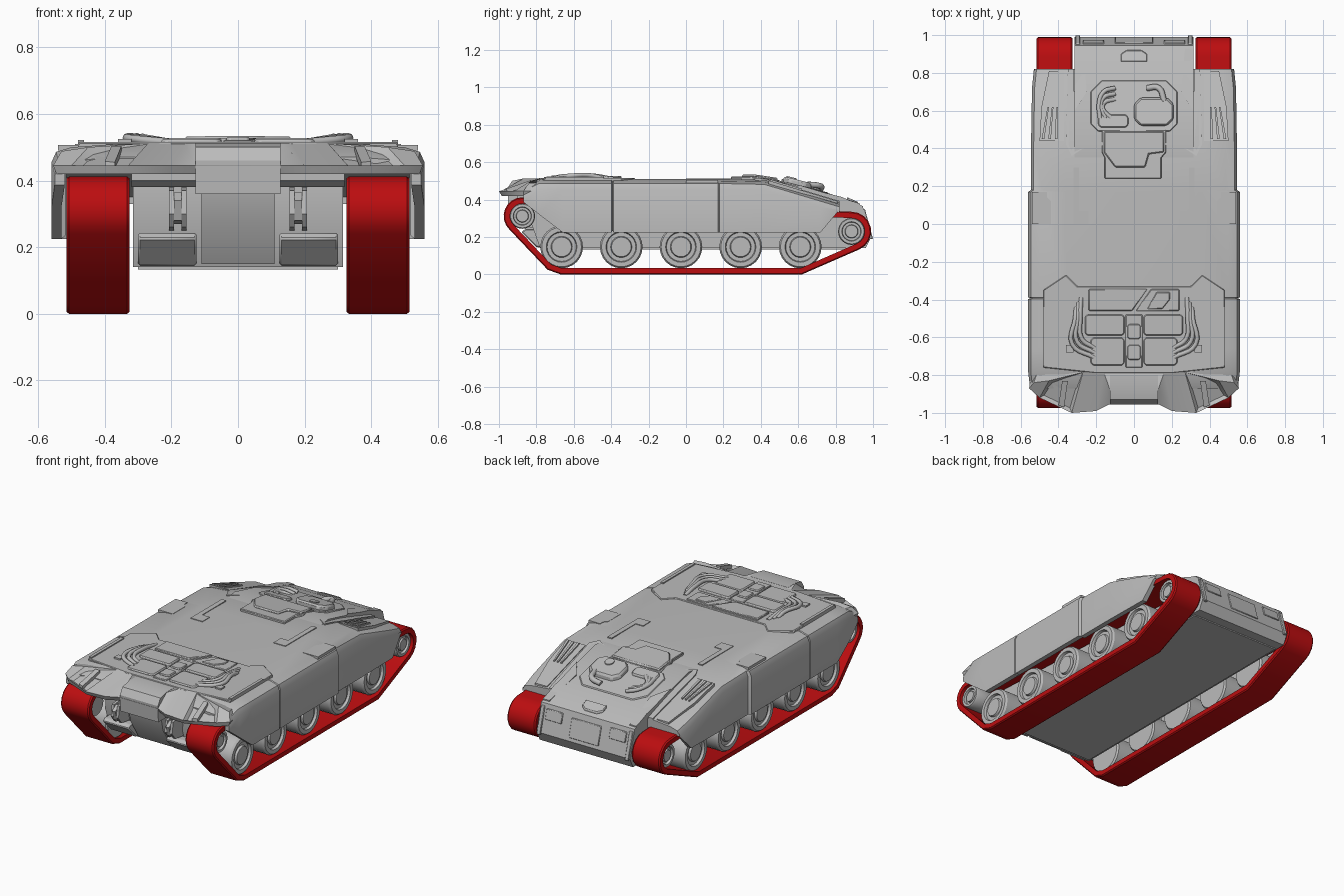
import bpy, bmesh, math
from mathutils import Vector

old = bpy.data.objects.get("Cube")
if old:
    bpy.data.objects.remove(old, do_unlink=True)


def material(name, colour):
    mat = bpy.data.materials.new(name)
    mat.use_nodes = True
    mat.diffuse_color = (*colour, 1)
    mat.node_tree.nodes["Principled BSDF"].inputs["Base Color"].default_value = (*colour, 1)
    return mat


GREY = material("armour grey", (.5, .5, .5))
RED = material("track red", (.5, .004, .005))


def finish(obj, mat, mirror=False, bevel=0):
    """Apply colour, mirroring, edge bevel and angle based smoothing."""
    obj.data.materials.append(mat)
    if bevel:
        mod = obj.modifiers.new("edge bevel", "BEVEL")
        mod.width, mod.segments, mod.limit_method = bevel, 1, "ANGLE"
    if mirror:
        obj.modifiers.new("other side", "MIRROR")
    if obj.type == "MESH":
        bpy.ops.object.select_all(action="DESELECT")
        obj.select_set(True)
        bpy.context.view_layer.objects.active = obj
        bpy.ops.object.shade_smooth_by_angle(angle=math.radians(28))
    return obj


def link(name, bm, mat, **options):
    bmesh.ops.recalc_face_normals(bm, faces=bm.faces)
    mesh = bpy.data.meshes.new(name)
    bm.to_mesh(mesh)
    bm.free()
    obj = bpy.data.objects.new(name, mesh)
    bpy.context.collection.objects.link(obj)
    return finish(obj, mat, **options)


def loft(rings, caps=True, loop=False):
    """Skin a list of closed rings of equal length."""
    bm = bmesh.new()
    rows = [[bm.verts.new(p) for p in ring] for ring in rings]
    pairs = list(zip(rows, rows[1:])) + ([(rows[-1], rows[0])] if loop else [])
    for a, b in pairs:
        for i in range(len(a)):
            j = (i + 1) % len(a)
            bm.faces.new((a[i], a[j], b[j], b[i]))
    if caps and not loop:
        bm.faces.new(rows[0])
        bm.faces.new(rows[-1])
    return bm


def both(half):
    """Complete a half ring with its mirror image."""
    return half + [(-x, y, z) for x, y, z in reversed(half)]


def side_prism(name, profile, x0, x1, **options):
    return link(name, loft([[(x, y, z) for y, z in profile] for x in (x0, x1)]), GREY, **options)


def level(y):
    return .51


def rear_slope(y):
    return .515 - .244 * max(0, y - .42) - .2 * max(0, y - .83)


def fender_slope(y):
    return .505 - .3 * max(0, y - .42)


def plate(name, outline, height, surface=level, **options):
    """Panel that follows the deck surface."""
    rings = [[(x, y, surface(y) + h) for x, y in outline] for h in (-.02, height)]
    return link(name, loft(rings), GREY, **options)


def rect(x0, y0, x1, y1, c=0):
    if not c:
        return [(x0, y0), (x1, y0), (x1, y1), (x0, y1)]
    return [(x0 + c, y0), (x1 - c, y0), (x1, y0 + c), (x1, y1 - c),
            (x1 - c, y1), (x0 + c, y1), (x0, y1 - c), (x0, y0 + c)]


def arc(cy, cz, r, start, end, steps):
    angles = [math.radians(start + (end - start) * i / steps) for i in range(steps + 1)]
    return [Vector((cy + r * math.cos(a), cz + r * math.sin(a))) for a in angles]


# Tracks: closed belt around idler, ground run and sprocket
outer = arc(-.875, .312, .1, 90, 226, 8)
outer += [Vector(p) for p in ((-.74, .025), (-.67, 0), (.62, 0))]
outer += arc(.885, .23, .105, 293, 450, 8)


def inset(points, depth):
    result = []
    for i, p in enumerate(points):
        a = (p - points[i - 1]).normalized()
        b = (points[(i + 1) % len(points)] - p).normalized()
        normal = Vector((-a.y - b.y, a.x + b.x)).normalized()
        result.append(p + normal * depth)
    return result


inner = inset(outer, .034)
shoulder = inset(outer, .006)
belt = ((.325, shoulder), (.333, outer), (.507, outer), (.515, shoulder), (.515, inner), (.325, inner))
link("track", loft([[(x, p.x, p.y) for p in pts] for x, pts in belt], loop=True), RED, mirror=True)


# Road wheels, idlers and sprockets: turned discs
def wheel(name, y, z, radius):
    profile = ((.01, .34), (.93, .34), (1, .35), (1, .485), (.93, .497), (.72, .497),
               (.68, .482), (.5, .482), (.46, .495), (.01, .495))
    rings = [[(x, p.x, p.y) for p in arc(y, z, radius * f, 0, 345, 23)] for f, x in profile]
    link(name, loft(rings), GREY, mirror=True)


for i in range(5):
    wheel("road_wheel", -.665 + .319 * i, .147, .114)
wheel("idler_wheel", -.875, .312, .068)
wheel("sprocket_wheel", .885, .23, .072)

# Upper body with side skirts: sections of (y, half width, top, skirt bottom, underside)
sections = [(-.87, .55, .47, .387, .42), (-.785, .56, .51, .32, .42), (-.66, .56, .51, .225, .42),
            (-.398, .56, .51, .225, .42), (-.393, .548, .507, .235, .42), (-.388, .56, .51, .225, .42),
            (.17, .56, .51, .225, .42), (.18, .545, .51, .225, .42), (.42, .545, .505, .225, .42),
            (.72, .54, .415, .225, .37), (.82, .53, .385, .345, .35)]
rings = []
for y, w, top, low, under in sections:
    rings.append(both([(.3, y, under), (w - .03, y, under), (w - .03, y, low), (w, y, low),
                       (w, y, top - .055), (w - .014, y, top - .024), (w - .06, y, top - .01), (.36, y, top)]))
link("upper_body", loft(rings), GREY)

# Bow: stacked plan outlines with sunken lamp faces
plans = [
    [(.53, -.75, .42), (.545, -.87, .42), (.5, -.915, .42), (.33, -.985, .42), (.2, -.98, .42), (.13, -.94, .42)],
    [(.54, -.75, .445), (.555, -.87, .445), (.5, -.92, .445), (.33, -1, .445), (.2, -.99, .445), (.13, -.955, .445)],
    [(.5, -.75, .49), (.53, -.84, .488), (.45, -.83, .5), (.27, -.785, .512), (.16, -.785, .512), (.13, -.87, .512)]]
bow = loft([both(p) for p in plans])
bmesh.ops.recalc_face_normals(bow, faces=bow.faces)
lamps = [f for f in bow.faces if .36 < abs(f.calc_center_median().x) < .42 and f.normal.z > .2 and f.normal.y < -.2]
bmesh.ops.inset_individual(bow, faces=lamps, thickness=.024, depth=-.018)
link("bow", bow, GREY)
plate("lamp_divider", [(.37, -.97), (.4, -.96), (.38, -.83), (.35, -.83)], .004,
      lambda y: .447 + .35 * (y + .98), mirror=True)

# Central hull and nose
side_prism("hull", [(-.78, .14), (.96, .14), (.99, .2), (.945, .365), (.83, .415), (.42, .515),
                    (.3, .5), (-.7, .5), (-.82, .42), (-.83, .28)], -.315, .315)
side_prism("nose_tongue", [(-.95, .36), (-.955, .46), (-.93, .5), (-.87, .513), (-.8, .513), (-.8, .36)], -.128, .128)
side_prism("nose_plate", [(-.88, .28), (-.9, .37), (-.75, .37), (-.75, .15), (-.8, .15)], -.11, .11)
side_prism("bow_box", [(-.8, .145), (-.88, .225), (-.86, .243), (-.7, .243), (-.7, .145)], .125, .3, mirror=True, bevel=.006)
side_prism("bow_beam", [(-.87, .38), (-.9, .4), (-.9, .425), (-.8, .425), (-.8, .38)], -.32, .32)
side_prism("belly_plate", [(-.76, .133), (.9, .133), (.9, .15), (-.76, .15)], -.3, .3)

# Tow hooks
for x in (.155, .192):
    side_prism("tow_hook_cheek", [(-.82, .25), (-.9, .26), (-.93, .3), (-.92, .37), (-.82, .38)], x, x + .015, mirror=True)
side_prism("tow_hook_link", [(-.85, .27), (-.92, .28), (-.94, .34), (-.9, .365), (-.85, .35)], .17, .192, mirror=True)

# Front engine bay
plate("front_bay_panel", both([(.48, -.76, 0), (.48, -.35, 0), (.36, -.27, 0), (.3, -.33, 0)])
      and [(.2, -.79), (.48, -.76), (.48, -.35), (.36, -.27), (.3, -.33),
           (-.3, -.33), (-.36, -.27), (-.48, -.35), (-.48, -.76), (-.2, -.79)], .005, bevel=.004)
plate("bay_side_rail", rect(.462, -.75, .48, -.44), .012, mirror=True)
plate("bay_cover_left", [(.01, -.46), (.24, -.46), (.24, -.345), (.09, -.345)], .011, bevel=.004)
plate("bay_cover_right", [(-.24, -.46), (-.01, -.46), (.07, -.345), (-.24, -.345)], .017, bevel=.004)
plate("cover_cap", [(.07, -.45), (.15, -.45), (.19, -.4), (.19, -.36), (.12, -.36)], .016, bevel=.004)
plate("engine_head", rect(.05, -.59, .26, -.48, .012), .018, mirror=True, bevel=.005)
plate("engine_block", rect(.05, -.75, .23, -.6, .015), .014, mirror=True, bevel=.005)
plate("engine_spine", rect(-.045, -.76, .045, -.48), .012, bevel=.004)
for y in (-.56, -.67):
    plate("spine_clamp", rect(-.035, y - .05, .035, y + .03, .01), .02, bevel=.004)
plate("pipe_mount", rect(.32, -.68, .36, -.64), .014, mirror=True)


def pipe(name, points, radius, mirror):
    curve = bpy.data.curves.new(name, "CURVE")
    curve.dimensions = "3D"
    curve.bevel_depth, curve.bevel_resolution, curve.resolution_u = radius, 2, 5
    curve.use_fill_caps = True
    spline = curve.splines.new("BEZIER")
    spline.bezier_points.add(len(points) - 1)
    for knot, p in zip(spline.bezier_points, points):
        knot.co = p
        knot.handle_left_type = knot.handle_right_type = "AUTO"
    obj = bpy.data.objects.new(name, curve)
    bpy.context.collection.objects.link(obj)
    finish(obj, GREY, mirror)


for i in range(3):
    s = .026 * i
    pipe("exhaust_pipe", [(.28 + s / 2, -.39 - s, .51), (.285 + s / 2, -.5, .528),
                          (.275 + s, -.61 - s / 2, .526), (.21, -.655 - s, .515)], .012, True)

# Rear engine bay
plate("rear_bay_panel", [(-.19, .49), (.19, .49), (.23, .53), (.23, .7), (.17, .76),
                         (-.17, .76), (-.23, .7), (-.23, .53)], .006, rear_slope, bevel=.004)
plate("transmission_cover", [(-.155, .24), (.145, .24), (.145, .35), (.17, .38), (.17, .5), (-.17, .5),
                             (-.17, .38), (-.155, .35)], .008, rear_slope, bevel=.004)
plate("transmission_lid", [(-.1, .3), (.06, .3), (.08, .37), (.16, .38), (.16, .49), (-.16, .49), (-.16, .38)],
      .018, rear_slope, bevel=.006)
plate("turbine_housing", rect(0, .52, .21, .67, .035), .034, rear_slope, bevel=.01)
plate("turbine_cap", [tuple(p) for p in arc(.12, .565, .027, 0, 330, 11)], .04, rear_slope)
plate("intake_block", rect(-.19, .51, -.03, .58, .015), .018, rear_slope, bevel=.005)
for i in range(3):
    s = .03 * i
    pipe("intake_pipe", [(-.1, .72 - s, .455), (-.16, .7 - s, .472), (-.185 + s / 3, .64 - s / 2, .48),
                         (-.18 + s, .56, .49)], .012, False)
pipe("turbine_pipe", [(.07, .72, .455), (.13, .72, .472), (.16, .65, .482)], .016, False)

# Deck plates
plate("deck_bracket", [(.24, 0), (.32, 0), (.32, .3), (.29, .3), (.29, .07), (.24, .07)], .004, mirror=True)
plate("shoulder_plate", [(.44, 0), (.54, 0), (.54, .17), (.46, .17), (.46, .14), (.44, .12)], -.004, mirror=True)
plate("deck_shoulder", [(.24, .42), (.33, .36), (.36, .42), (.35, .82), (.32, .82), (.31, .5)],
      .008, fender_slope, mirror=True)

# Rear fenders with louvres
plate("fender_panel", [(.37, .44), (.5, .44), (.49, .62), (.45, .81), (.37, .81)], .004, fender_slope, mirror=True)
for x in (.405, .44, .475):
    plate("fender_louvre", [(x, .45), (x + .014, .45), (x + .008 - (x - .4) / 3, .62), (x - (x - .4) / 3, .62)],
          .013, fender_slope, mirror=True)

# Rear plate
plate("rear_side_rail", [(.25, .7), (.315, .6), (.315, .93), (.27, .93)], .008, rear_slope, mirror=True)
plate("rear_hatch", [(-.07, .86), (.07, .86), (.07, .9), (.04, .92), (-.04, .92), (-.07, .9)], .012, rear_slope, bevel=.004)


def tail_panel(name, x0, x1, low, high, depth, **options):
    back = [(.99 - .27 * (z - .2) + d, z) for z, d in ((low, -.05), (low, depth), (high, depth), (high, -.05))]
    side_prism(name, back, x0, x1, bevel=.003, **options)


tail_panel("tail_lamp", .16, .27, .28, .34, .006, mirror=True)
tail_panel("tail_plate", -.1, .1, .22, .33, .005)
tail_panel("tail_post", .285, .31, .19, .35, .007, mirror=True)
